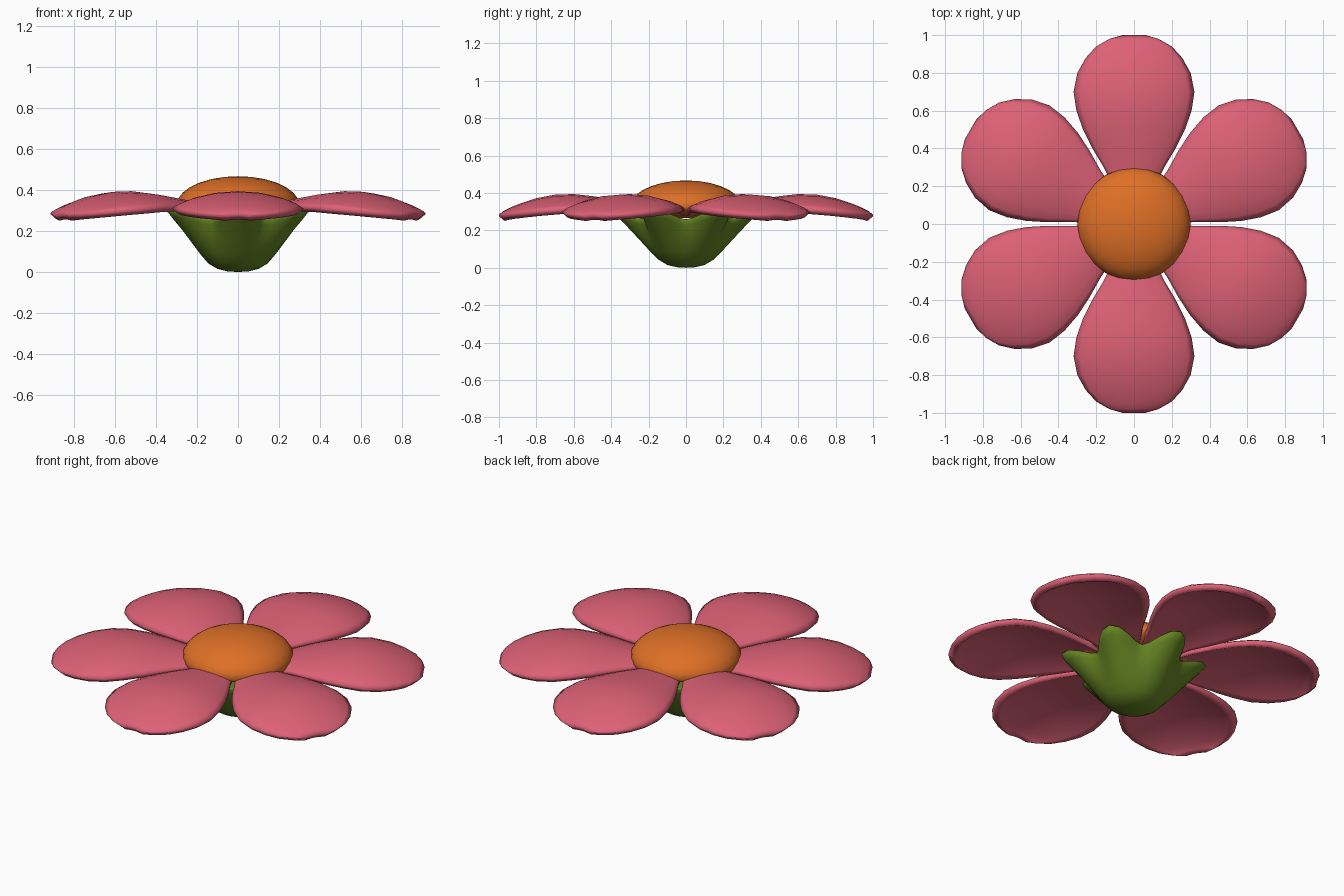
import bpy, bmesh, math
from mathutils import Matrix

if "Cube" in bpy.data.objects:
    bpy.data.objects.remove(bpy.data.objects["Cube"])


def material(name, rgb):
    m = bpy.data.materials.new(name)
    m.diffuse_color = (*rgb, 1)
    m.use_nodes = True
    m.node_tree.nodes["Principled BSDF"].inputs["Base Color"].default_value = m.diffuse_color
    return m


pink = material("petal pink", (0.72, 0.12, 0.18))
orange = material("centre orange", (0.73, 0.16, 0.02))
green = material("sepal green", (0.13, 0.23, 0.016))


def finish(bm, name, mat, angle=180):
    bmesh.ops.recalc_face_normals(bm, faces=bm.faces[:])
    me = bpy.data.meshes.new(name)
    bm.to_mesh(me)
    bm.free()
    me.materials.append(mat)
    for p in me.polygons:
        p.use_smooth = True
    ob = bpy.data.objects.new(name, me)
    bpy.context.collection.objects.link(ob)
    return ob


def bridge(bm, rings):
    for a, b in zip(rings, rings[1:]):
        n = len(a)
        for i in range(n):
            bm.faces.new((a[i], a[(i + 1) % n], b[(i + 1) % n], b[i]))


# petals: rows of (radius, half width, crest height, edge height)
ROWS = [(0.12, 0.08, 0.325, 0.31), (0.2, 0.11, 0.335, 0.312),
        (0.3, 0.16, 0.35, 0.316), (0.4, 0.22, 0.367, 0.32),
        (0.5, 0.27, 0.383, 0.32), (0.6, 0.305, 0.394, 0.317),
        (0.7, 0.32, 0.391, 0.31), (0.8, 0.30, 0.372, 0.302),
        (0.88, 0.255, 0.346, 0.294), (0.94, 0.20, 0.322, 0.287),
        (0.98, 0.13, 0.301, 0.281), (1.0, 0.06, 0.283, 0.275)]
S = [-1, -0.9, -0.7, -0.36, 0, 0.36, 0.7, 0.9, 1]


def petal(index):
    bm = bmesh.new()
    rings = []
    for r, w, crest, edge in ROWS:
        d = crest - edge
        ring = [bm.verts.new((w * s, r, edge + d * (1 - s * s) ** 0.8)) for s in S]
        # hollow underside, drawn in slightly from the rim
        rb = r - 0.03 * max(0, (r - 0.5) / 0.5)
        for s in reversed(S):
            z = edge - 0.025 + d * 0.75 * (1 - s * s)
            if r < 0.3:
                z -= 0.01
            ring.append(bm.verts.new((w * s * 0.93, rb, z)))
        rings.append(ring)
    bridge(bm, rings)
    n = len(S)
    for ring in (rings[0], rings[-1]):
        for i in range(n - 1):
            bm.faces.new((ring[i], ring[i + 1], ring[2 * n - 2 - i], ring[2 * n - 1 - i]))
    bmesh.ops.rotate(bm, verts=bm.verts[:], cent=(0, 0, 0),
                     matrix=Matrix.Rotation(math.radians(60 * index), 3, 'Z'))
    finish(bm, f"petal_{index + 1}", pink)


for k in range(6):
    petal(k)

# domed flower centre
bm = bmesh.new()
bmesh.ops.create_uvsphere(bm, u_segments=24, v_segments=14, radius=1)
for v in bm.verts:
    v.co = (v.co.x * 0.3, v.co.y * 0.3, 0.325 + v.co.z * (0.142 if v.co.z > 0 else 0.06))
finish(bm, "flower_centre", orange)

# sepal cup with six lobes under the petals: (radius, height, lobe spread, lobe rise)
CUP = [(0.05, 0.003, 0, 0), (0.10, 0.015, 0, 0), (0.145, 0.042, 0, 0),
       (0.19, 0.09, 0.004, 0), (0.235, 0.145, 0.014, 0.005),
       (0.275, 0.2, 0.03, 0.01), (0.31, 0.25, 0.055, 0.022),
       (0.328, 0.277, 0.066, 0.028), (0.322, 0.287, 0.066, 0.028),
       (0.27, 0.27, 0.04, 0.015), (0.16, 0.26, 0, 0)]
N = 48
bm = bmesh.new()
rings = []
for r, z, spread, rise in CUP:
    ring = []
    for i in range(N):
        a = 2 * math.pi * i / N
        c = -math.cos(6 * a)
        rr = r + spread * c
        ring.append(bm.verts.new((rr * math.cos(a), rr * math.sin(a), z + rise * c)))
    rings.append(ring)
bridge(bm, rings)
for ring, z in ((rings[0], 0.0), (rings[-1], 0.26)):
    tip = bm.verts.new((0, 0, z))
    for i in range(N):
        bm.faces.new((ring[i], ring[(i + 1) % N], tip))
finish(bm, "sepal_cup", green)
